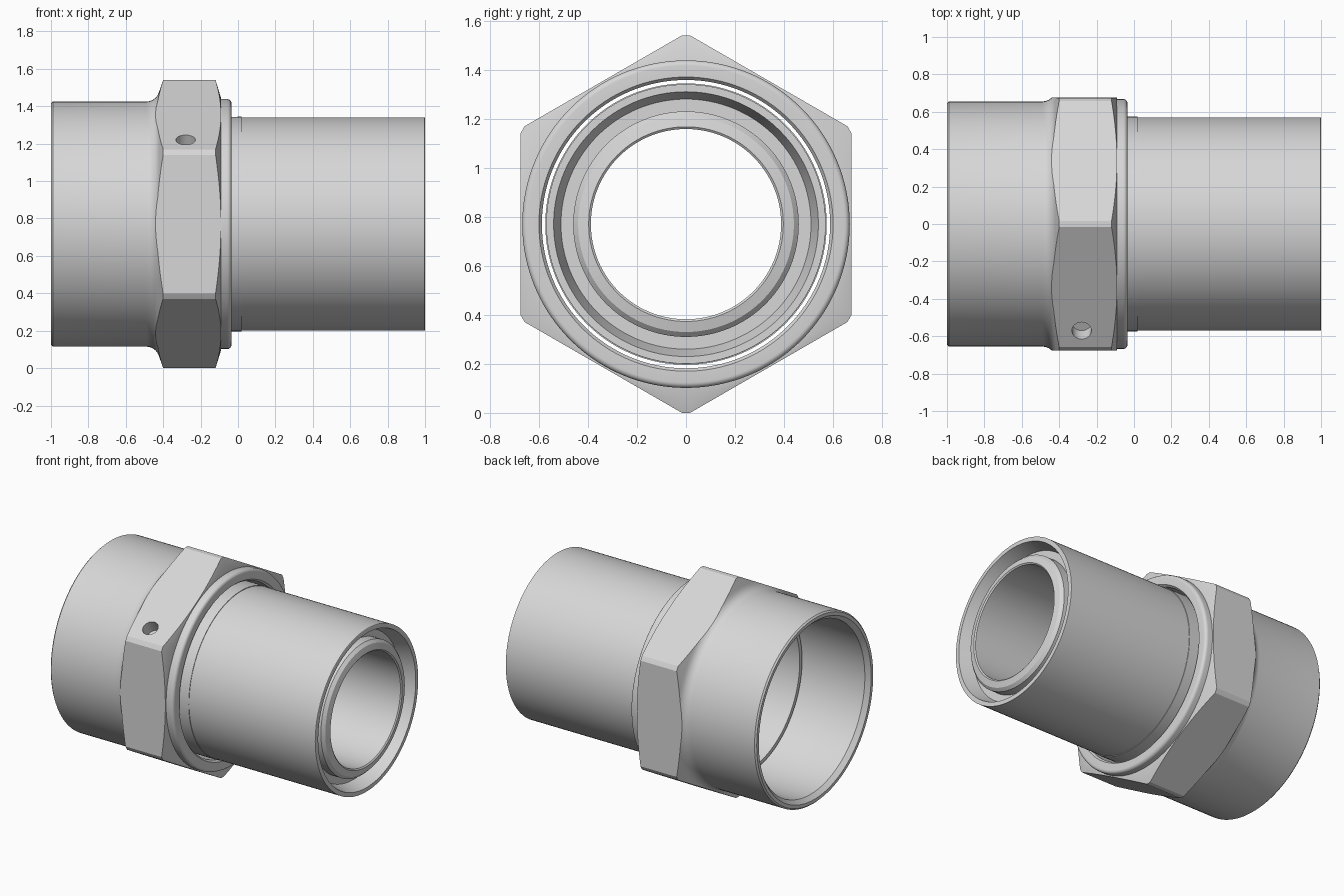
import bpy, bmesh, math
from mathutils import Vector, Matrix

if "Cube" in bpy.data.objects:
    bpy.data.objects.remove(bpy.data.objects["Cube"])

CZ = 0.77          # height of the common axis
SEG = 128

steel = bpy.data.materials.new("light_steel")
steel.diffuse_color = (0.68, 0.68, 0.68, 1)
steel.use_nodes = True
steel.node_tree.nodes["Principled BSDF"].inputs["Base Color"].default_value = steel.diffuse_color


def finish(bm, name, mat=steel):
    bmesh.ops.recalc_face_normals(bm, faces=bm.faces)
    me = bpy.data.meshes.new(name)
    bm.to_mesh(me)
    bm.free()
    ob = bpy.data.objects.new(name, me)
    bpy.context.collection.objects.link(ob)
    me.materials.append(mat)
    return ob


def smooth(ob, angle=25):
    bpy.ops.object.select_all(action='DESELECT')
    ob.select_set(True)
    bpy.context.view_layer.objects.active = ob
    bpy.ops.object.shade_smooth_by_angle(angle=math.radians(angle))


def lathe(name, profile):
    """Spin a closed (x, radius) outline about the x axis."""
    bm = bmesh.new()
    rings = []
    for i in range(SEG):
        a = 2 * math.pi * i / SEG
        rings.append([bm.verts.new((x, r * math.sin(a), CZ + r * math.cos(a)))
                      for x, r in profile])
    n = len(profile)
    for i in range(SEG):
        p, q = rings[i], rings[(i + 1) % SEG]
        for j in range(n):
            k = (j + 1) % n
            bm.faces.new((p[j], p[k], q[k], q[j]))
    return finish(bm, name)


def cylinder(name, radius, depth, segments, matrix):
    bm = bmesh.new()
    bmesh.ops.create_cone(bm, cap_ends=True, segments=segments, radius1=radius,
                          radius2=radius, depth=depth, matrix=matrix)
    ob = finish(bm, name)
    ob.hide_render = True
    return ob


def boolean(ob, cutter, op):
    m = ob.modifiers.new(op.lower(), 'BOOLEAN')
    m.object, m.operation, m.solver = cutter, op, 'EXACT'
    bpy.context.view_layer.objects.active = ob
    bpy.ops.object.modifier_apply(modifier=m.name)
    bpy.data.objects.remove(cutter)


# Nut: round skirt, filleted shoulder, chamfered wrench section
fillet = [(-0.49 + 0.07 * math.sin(t), 0.725 - 0.07 * math.cos(t))
          for t in [math.radians(15 * i) for i in range(6)]]
nut = lathe("union_nut", [
    (-1.0, 0.645), (-0.99, 0.655), *fillet, (-0.40, 0.77),
    (-0.12, 0.77), (-0.09, 0.672), (-0.09, 0.588),
    (-0.48, 0.588), (-0.50, 0.595), (-0.97, 0.595), (-1.0, 0.622)])
# Wrench flats: corners point straight up and down
hexagon = cylinder("hex_cutter", 0.675 / math.cos(math.pi / 6), 3, 6,
                   Matrix.Translation((0, 0, CZ))
                   @ Matrix.Rotation(math.pi / 6, 4, 'X')
                   @ Matrix.Rotation(math.pi / 2, 4, 'Y'))
boolean(nut, hexagon, 'INTERSECT')

# Blind locking hole on the upper front flat
normal = Vector((0, -0.5, math.sqrt(0.75)))
hole = cylinder("hole_cutter", 0.052, 0.18, 32,
                Matrix.Translation((-0.28, -0.57, CZ + 0.45))
                @ normal.to_track_quat('Z', 'Y').to_matrix().to_4x4())
boolean(nut, hole, 'DIFFERENCE')
smooth(nut)

# Rounded collar at the end of the nut
rc = 0.022
corner = [(-0.035 - rc + rc * math.sin(t), 0.668 - rc + rc * math.cos(t))
          for t in [math.radians(15 * i) for i in range(7)]]
collar = lathe("nut_collar", [
    (-0.09, 0.588), (-0.09, 0.668), *corner, (-0.035, 0.60), (-0.05, 0.588)])
smooth(collar)

# Tube: stepped sleeve, tapered mouth, groove and inner lip
tube = lathe("sleeve_tube", [
    (-0.50, 0.572), (0.02, 0.574), (0.02, 0.570), (0.998, 0.570), (1.0, 0.567),
    (1.0, 0.540), (0.90, 0.510), (0.90, 0.460), (0.965, 0.460), (0.985, 0.440),
    (0.995, 0.397), (0.988, 0.388), (0.15, 0.388), (-0.10, 0.535), (-0.50, 0.545)])
smooth(tube)
